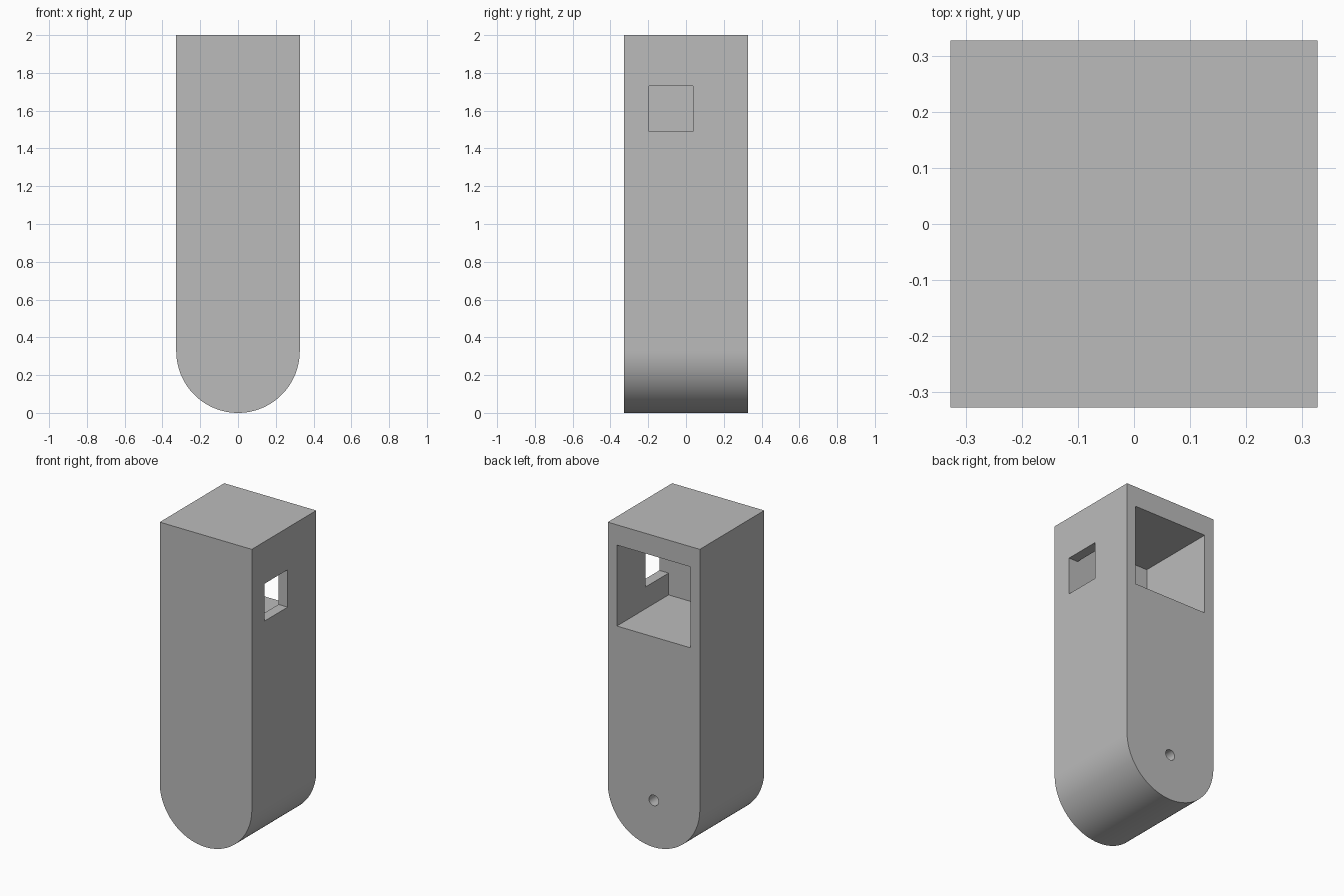
import bpy, bmesh, math
from mathutils import Matrix

cube = bpy.data.objects.get("Cube")
if cube:
    bpy.data.objects.remove(cube, do_unlink=True)

HALF = 0.327      # half width and half depth of the body
WALL = 0.065      # wall thickness around the chamber
HEIGHT = 2.0
ARC_STEPS = 64

grey = bpy.data.materials.new("plain grey")
grey.use_nodes = True
colour = (0.5, 0.5, 0.5, 1)
grey.diffuse_color = colour
grey.node_tree.nodes["Principled BSDF"].inputs["Base Color"].default_value = colour


def finish(name, bm):
    bmesh.ops.recalc_face_normals(bm, faces=bm.faces)
    mesh = bpy.data.meshes.new(name)
    bm.to_mesh(mesh)
    bm.free()
    mesh.materials.append(grey)
    obj = bpy.data.objects.new(name, mesh)
    bpy.context.collection.objects.link(obj)
    return obj


def box(name, low, high):
    bm = bmesh.new()
    bmesh.ops.create_cube(bm, size=1)
    for v in bm.verts:
        v.co = [l if c < 0 else h for c, l, h in zip(v.co, low, high)]
    return finish(name, bm)


# Body: square post with a half-round lower end, extruded front to back
bm = bmesh.new()
profile = [(HALF, HEIGHT), (-HALF, HEIGHT)]
for i in range(ARC_STEPS + 1):
    a = math.pi * (1 + i / ARC_STEPS)
    profile.append((HALF * math.cos(a), HALF + HALF * math.sin(a)))
face = bm.faces.new([bm.verts.new((x, -HALF, z)) for x, z in profile])
side = bmesh.ops.extrude_face_region(bm, geom=[face])["geom"]
bmesh.ops.translate(bm, vec=(0, 2 * HALF, 0),
                    verts=[g for g in side if isinstance(g, bmesh.types.BMVert)])
body = finish("post_body", bm)

# Chamber open to the back, and a window through the left wall
inner = HALF - WALL
chamber_front = HALF - 2 * inner
chamber = box("chamber_cutter", (-inner, chamber_front, 1.35), (inner, HALF + 0.1, 1.87))
window = box("window_cutter", (0.1, chamber_front, 1.49), (HALF + 0.1, 0.037, 1.73))

# Blind round hole low on the back
bm = bmesh.new()
bmesh.ops.create_cone(bm, cap_ends=True, segments=32, radius1=0.034, radius2=0.034,
                      depth=0.6, matrix=Matrix.Translation((0, HALF, 0.3))
                      @ Matrix.Rotation(math.pi / 2, 4, "X"))
hole = finish("hole_cutter", bm)

bpy.ops.object.select_all(action="DESELECT")
body.select_set(True)
bpy.context.view_layer.objects.active = body
for cutter in (chamber, window, hole):
    mod = body.modifiers.new(cutter.name, "BOOLEAN")
    mod.operation = "DIFFERENCE"
    mod.solver = "EXACT"
    mod.object = cutter
    bpy.ops.object.modifier_apply(modifier=mod.name)
    bpy.data.objects.remove(cutter, do_unlink=True)

bpy.ops.object.shade_smooth_by_angle(angle=math.radians(30))
